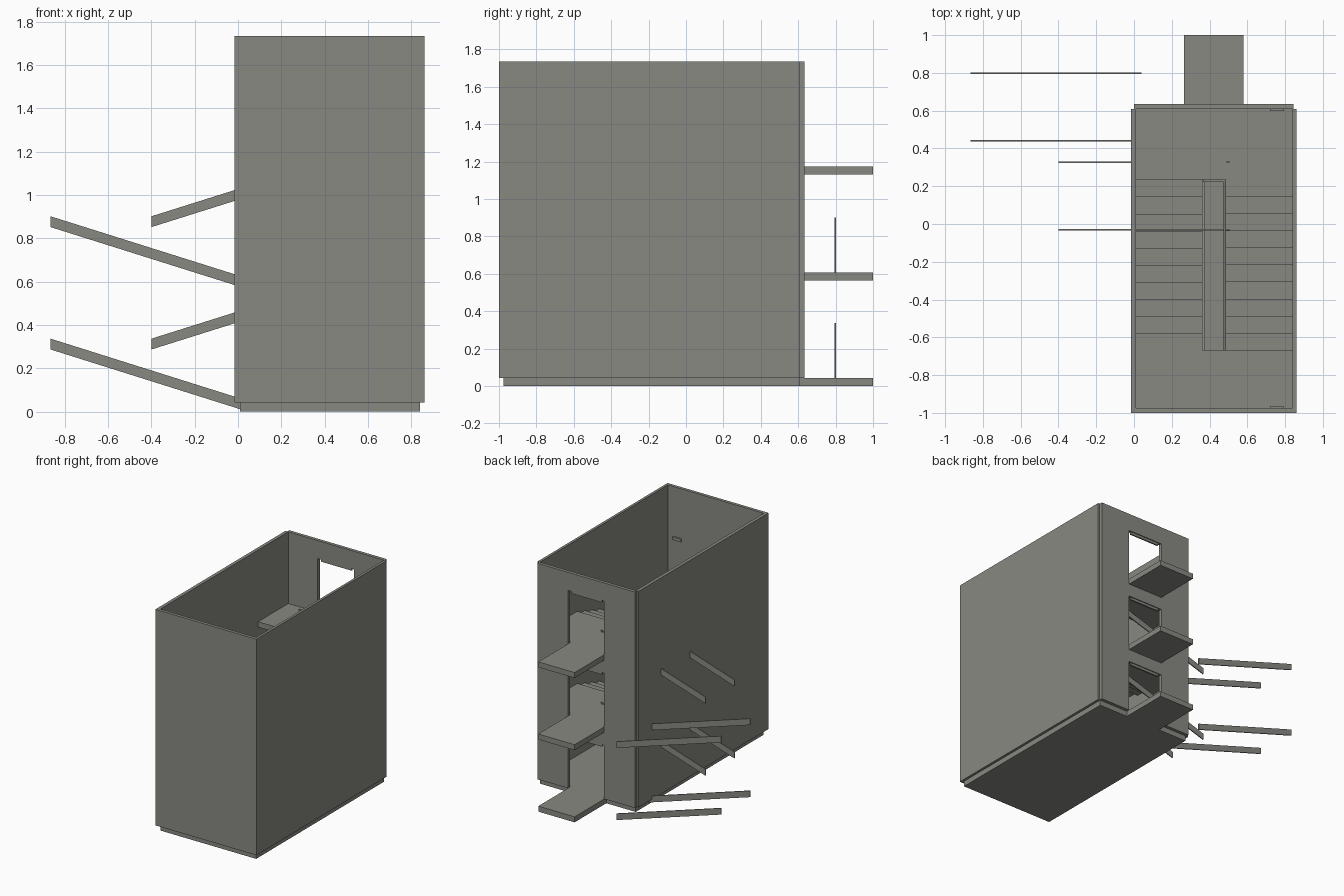
import bpy, bmesh
from mathutils import Vector

if "Cube" in bpy.data.objects:
    bpy.data.objects.remove(bpy.data.objects["Cube"])

mat = bpy.data.materials.new("warm grey concrete")
mat.diffuse_color = (0.25, 0.25, 0.225, 1)
mat.use_nodes = True
mat.node_tree.nodes["Principled BSDF"].inputs["Base Color"].default_value = mat.diffuse_color


def prism(name, profile, axis, a, b):
    """Extrude a 2D profile along x (profile = y,z), y (x,z) or z (x,y)."""
    def place(p, t):
        q = list(p)
        q.insert(axis, t)
        return Vector(q)
    bm = bmesh.new()
    lo = [bm.verts.new(place(p, a)) for p in profile]
    hi = [bm.verts.new(place(p, b)) for p in profile]
    n = len(profile)
    bm.faces.new(lo)
    bm.faces.new(hi[::-1])
    for i in range(n):
        j = (i + 1) % n
        bm.faces.new((lo[i], hi[i], hi[j], lo[j]))
    bmesh.ops.recalc_face_normals(bm, faces=bm.faces)
    me = bpy.data.meshes.new(name)
    bm.to_mesh(me)
    bm.free()
    me.materials.append(mat)
    ob = bpy.data.objects.new(name, me)
    bpy.context.collection.objects.link(ob)
    return ob


def box(name, x0, x1, y0, y1, z0, z1):
    return prism(name, [(x0, y0), (x1, y0), (x1, y1), (x0, y1)], 2, z0, z1)


def bar(name, axis, c, w, u0, v0, u1, v1, h):
    """Sloping strip: low edge from (u0,v0) to (u1,v1), height h, width w."""
    return prism(name, [(u0, v0), (u1, v1), (u1, v1 + h), (u0, v0 + h)], axis, c - w / 2, c + w / 2)


FLOOR, SLAB, TOP = 0.565, 0.043, 1.735
XL, XR, YF, YB = 0.01, 0.84, -0.975, 0.608      # inside faces of the walls
Y0, Y1, STEPS = 0.235, -0.67, 10                # flight extents
RISE, GO = FLOOR / 20, (Y0 - Y1) / 10
DX0, DX1, DOOR = 0.265, 0.58, 0.42

# Side and front walls in one U-shaped plan
prism("outer_wall", [(-0.016, YB), (-0.016, -1), (0.86, -1), (0.86, YB), (XR, YB),
                     (XR, YF), (XL, YF), (XL, YB)], 2, SLAB, TOP)

# Back wall: side piers and spandrels over each doorway
box("back_wall_pier_left", 0.0, DX0, YB, 0.634, SLAB, TOP)
box("back_wall_pier_right", DX1, 0.845, YB, 0.634, SLAB, TOP)
for k in range(3):
    z = k * FLOOR + SLAB
    top = TOP if k == 2 else z + FLOOR - SLAB
    box("door_head", DX0, DX1, YB, 0.634, z + DOOR, top)
    box("door_header_bar", 0.29, 0.555, 0.615, 0.627, z + DOOR - 0.02, z + DOOR)

# Floor slabs with the balcony tongue passing through the doorway
for k in range(3):
    yf = YF if k == 0 else Y0
    prism("floor_slab", [(XL, yf), (XR, yf), (XR, YB), (DX1, YB), (DX1, 1),
                         (DX0, 1), (DX0, YB), (XL, YB)], 2, k * FLOOR, k * FLOOR + SLAB)

for k in range(2):
    z = k * FLOOR + SLAB
    mid = z + FLOOR / 2
    # Half landing
    box("half_landing", XL, XR, YF, Y1, mid - SLAB, mid)
    # Treads: lower flight on the left, upper flight on the right
    for i in range(STEPS):
        ya = Y0 - i * GO
        za = z + (i + 1) * RISE
        box("lower_step", XL, 0.365, ya - GO, ya, za - RISE, za)
        yb = Y1 + i * GO
        zb = mid + (i + 1) * RISE
        box("upper_step", 0.485, XR, yb, yb + GO, zb - RISE, zb)
    # Handrails and end posts beside the open well
    for x, za, zb in ((0.366, z, mid), (0.48, z + FLOOR, mid)):
        bar("handrail", 0, x, 0.012, Y0, za + 0.18, Y1, zb + 0.18, 0.018)
        box("rail_post", x - 0.006, x + 0.006, Y0 - 0.012, Y0, za, za + 0.19)
        box("rail_post", x - 0.006, x + 0.006, Y1, Y1 + 0.012, zb, zb + 0.19)
    # Rail across the end of the well on the floor above
    box("well_end_rail", 0.366, 0.48, Y0 - 0.012, Y0, z + FLOOR + 0.18, z + FLOOR + 0.198)
    # Stair stringers, lying crosswise and sticking out of the left side
    base = k * FLOOR
    for y in (0.44, 0.797):
        bar("lower_stringer", 1, y, 0.008, -0.865, base + 0.287, 0.04, base + 0.002, 0.05)
    for y in (-0.03, 0.326):
        bar("upper_stringer", 1, y, 0.008, -0.4, base + 0.287, 0.505, base + 0.572, 0.05)
    # Small wall lamp over the half landing
    box("landing_lamp", 0.72, 0.795, YF, YF + 0.01, mid + 0.43, mid + 0.455)

# Small wall lamps by the doors
for k in range(3):
    z = k * FLOOR + SLAB + 0.43
    box("door_lamp", 0.72, 0.795, YB - 0.01, YB, z, z + 0.025)
